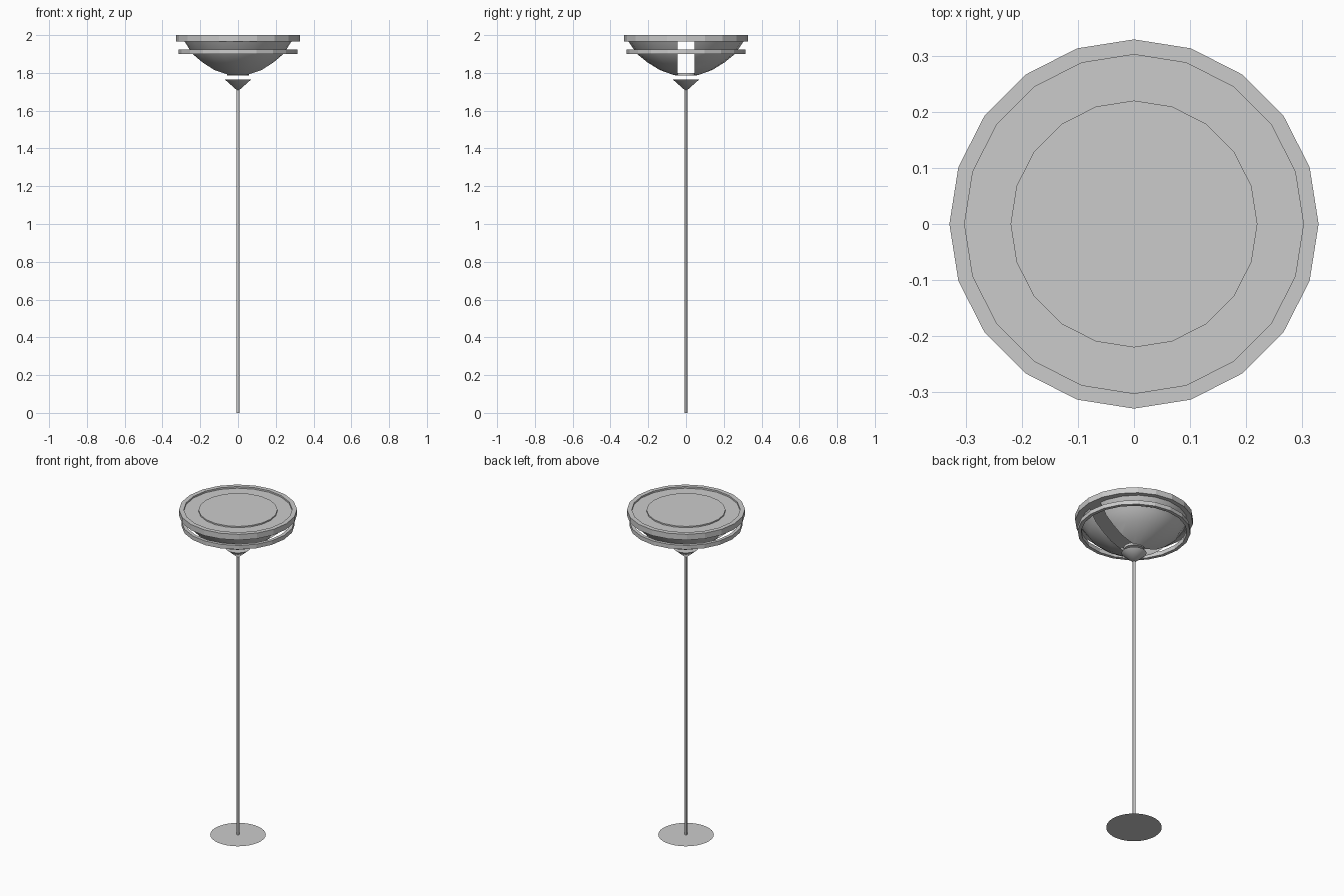
import bpy, bmesh, math

if "Cube" in bpy.data.objects:
    bpy.data.objects.remove(bpy.data.objects["Cube"])


def finish(name, bm, smooth=False):
    bmesh.ops.recalc_face_normals(bm, faces=bm.faces)
    mesh = bpy.data.meshes.new(name)
    bm.to_mesh(mesh)
    bm.free()
    ob = bpy.data.objects.new(name, mesh)
    bpy.context.collection.objects.link(ob)
    if smooth:
        bpy.ops.object.select_all(action='DESELECT')
        ob.select_set(True)
        bpy.context.view_layer.objects.active = ob
        bpy.ops.object.shade_smooth_by_angle(angle=math.radians(30))
    return ob


def lathe(profile, sides=20, closed=False):
    """Revolve (radius, z) points around the z axis."""
    bm = bmesh.new()
    pts = [bm.verts.new((r, 0, z)) for r, z in profile]
    pairs = list(zip(pts, pts[1:])) + ([(pts[-1], pts[0])] if closed else [])
    edges = [bm.edges.new(p) for p in pairs]
    bmesh.ops.spin(bm, geom=pts + edges, axis=(0, 0, 1), cent=(0, 0, 0),
                   angle=math.tau, steps=sides, use_merge=True)
    bmesh.ops.remove_doubles(bm, verts=bm.verts, dist=1e-5)
    return bm


# flat base disc
bm = bmesh.new()
bmesh.ops.create_circle(bm, cap_ends=True, segments=32, radius=0.155)
finish("base", bm)

# thin pole
finish("pole", lathe([(0, 0), (0.0075, 0), (0.0075, 1.73), (0, 1.73)], 12), True)

# inverted cone at the pole top
finish("pole_cone", lathe([(0, 1.703), (0.07, 1.765), (0, 1.765)]), True)

# small disc under the bowl
finish("bowl_foot", lathe([(0, 1.785), (0.058, 1.785), (0.058, 1.80), (0, 1.80)]))

# two bowl shells with a straight slot between them along x
BOWL = [(0.29, 1.966), (0.247, 1.90), (0.195, 1.856), (0.132, 1.815), (0.06, 1.788)]
for name, s in (("bowl_front", -1), ("bowl_back", 1)):
    bm = lathe(BOWL)
    for v in bm.verts:
        v.co.y *= 1.05
    bmesh.ops.bisect_plane(bm, geom=bm.verts[:] + bm.edges[:] + bm.faces[:],
                           plane_co=(0, s * 0.045, 0), plane_no=(0, -s, 0),
                           clear_outer=True)
    finish(name, bm, True)

# hoop around the bowl
finish("hoop", lathe([(0.295, 1.90), (0.315, 1.90), (0.315, 1.925), (0.295, 1.925)],
                     closed=True))

# top rim, recessed plate and central disc
finish("top_rim", lathe([(0.302, 1.965), (0.329, 1.965), (0.329, 2.0), (0.302, 2.0)],
                        closed=True))
finish("top_plate", lathe([(0, 1.968), (0.302, 1.968), (0.302, 1.99), (0, 1.99)]))
finish("top_disc", lathe([(0, 1.99), (0.22, 1.99), (0.22, 1.998), (0, 1.998)]))
